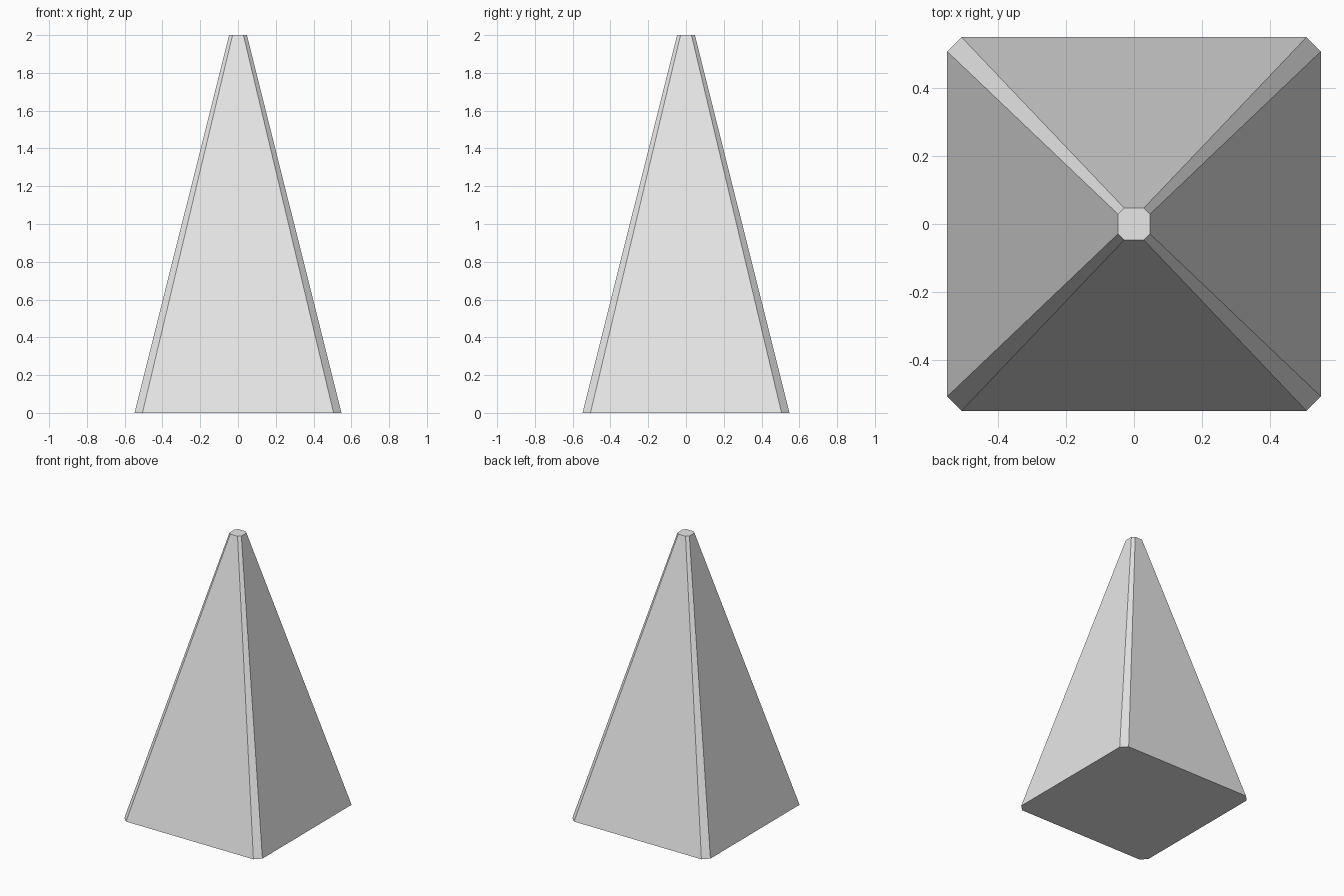
import bpy
import bmesh

cube = bpy.data.objects.get("Cube")
if cube:
    bpy.data.objects.remove(cube, do_unlink=True)


def make_material(name, colour):
    mat = bpy.data.materials.new(name)
    mat.use_nodes = True
    mat.diffuse_color = colour
    mat.node_tree.nodes["Principled BSDF"].inputs["Base Color"].default_value = colour
    return mat


def chamfered_square(bm, half, flat, z):
    """Ring of eight vertices: a square with its corners cut off."""
    ring = []
    x, y, u, v = half, -flat, half, flat
    for _ in range(4):
        ring += [bm.verts.new((x, y, z)), bm.verts.new((u, v, z))]
        x, y, u, v = -y, x, -v, u
    return ring


# Tapered spire: wide base ring joined to a small flat tip
bm = bmesh.new()
base = chamfered_square(bm, 0.548, 0.506, 0)
tip = chamfered_square(bm, 0.047, 0.029, 2)
bm.faces.new(reversed(base))
bm.faces.new(tip)
for i in range(len(base)):
    j = (i + 1) % len(base)
    bm.faces.new((base[i], base[j], tip[j], tip[i]))

mesh = bpy.data.meshes.new("tapered_spire")
bm.to_mesh(mesh)
bm.free()
mesh.materials.append(make_material("light_grey", (0.8, 0.8, 0.8, 1)))
spire = bpy.data.objects.new("tapered_spire", mesh)
bpy.context.collection.objects.link(spire)
